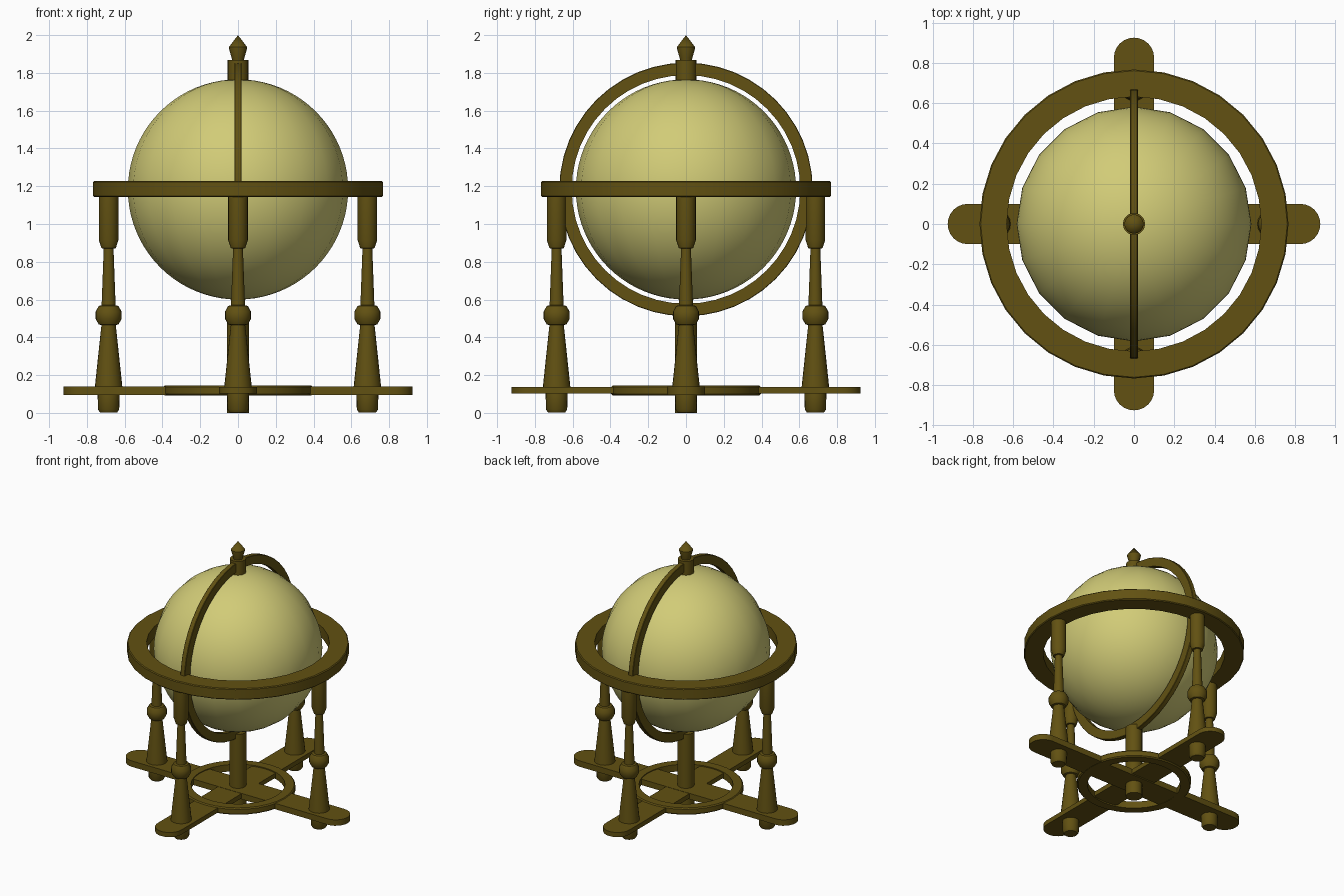
import bpy, bmesh, math
from mathutils import Matrix

cube = bpy.data.objects.get("Cube")
if cube:
    bpy.data.objects.remove(cube, do_unlink=True)


def material(name, rgb):
    mat = bpy.data.materials.new(name)
    mat.use_nodes = True
    mat.diffuse_color = (*rgb, 1)
    mat.node_tree.nodes["Principled BSDF"].inputs["Base Color"].default_value = (*rgb, 1)
    return mat


WOOD = material("dark olive wood", (0.122, 0.083, 0.006))
CREAM = material("pale yellow globe", (0.64, 0.6, 0.185))
GLOBE_Z = 1.183


def finish(name, bm, mat, location=(0, 0, 0), angle=35):
    bmesh.ops.recalc_face_normals(bm, faces=bm.faces)
    mesh = bpy.data.meshes.new(name)
    bm.to_mesh(mesh)
    bm.free()
    mesh.materials.append(mat)
    obj = bpy.data.objects.new(name, mesh)
    obj.location = location
    bpy.context.collection.objects.link(obj)
    bpy.ops.object.select_all(action="DESELECT")
    obj.select_set(True)
    bpy.context.view_layer.objects.active = obj
    bpy.ops.object.shade_smooth_by_angle(angle=math.radians(angle))
    return obj


def lathe(name, profile, steps, mat=WOOD, location=(0, 0, 0), closed=False, turn=None):
    """Revolve (radius, height) points around z; closed profiles make rings."""
    bm = bmesh.new()
    verts = [bm.verts.new((r, 0, z)) for r, z in profile]
    pairs = list(zip(verts, verts[1:]))
    if closed:
        pairs.append((verts[-1], verts[0]))
    edges = [bm.edges.new(p) for p in pairs]
    bmesh.ops.spin(bm, geom=verts + edges, cent=(0, 0, 0), axis=(0, 0, 1),
                   angle=math.tau, steps=steps, use_duplicate=False)
    bmesh.ops.remove_doubles(bm, verts=bm.verts, dist=0.0005)
    if turn:
        bm.transform(turn)
    return finish(name, bm, mat, location)


def ring_profile(inner, outer, low, high, c):
    return [(inner, low), (outer - c, low), (outer, low + c),
            (outer, high - c), (outer - c, high), (inner, high)]


def bar(name, low, high, turn):
    """Long flat bar with half-round ends."""
    bm = bmesh.new()
    half, r, n = 0.925, 0.1, 12
    outline = []
    for side in (1, -1):
        for i in range(n + 1):
            a = math.pi * (i / n - 0.5)
            outline.append(bm.verts.new((side * (half - r + r * math.cos(a)),
                                         side * r * math.sin(a), low)))
    face = bm.faces.new(outline)
    top = bmesh.ops.extrude_face_region(bm, geom=[face])["geom"]
    bmesh.ops.translate(bm, vec=(0, 0, high - low),
                        verts=[g for g in top if isinstance(g, bmesh.types.BMVert)])
    bm.transform(Matrix.Rotation(turn, 4, "Z"))
    finish(name, bm, WOOD)


# Globe
bm = bmesh.new()
bmesh.ops.create_uvsphere(bm, u_segments=20, v_segments=40, radius=0.583)
finish("globe", bm, CREAM, (0, 0, GLOBE_Z))

# Horizon ring and upright meridian ring
lathe("horizon_ring", ring_profile(0.632, 0.767, 1.143, 1.228, 0.006), 32, closed=True)
lathe("meridian_ring", ring_profile(0.605, 0.671, -0.019, 0.019, 0.003), 48,
      location=(0, 0, GLOBE_Z), closed=True, turn=Matrix.Rotation(math.pi / 2, 4, "Y"))

# Crossed base bars and base ring
bar("base_bar_side", 0.094, 0.139, 0)
bar("base_bar_front", 0.102, 0.137, math.pi / 2)
lathe("base_ring", ring_profile(0.325, 0.397, 0.093, 0.145, 0.008), 32, closed=True)

# Turned legs
leg_profile = [(0, 0.003), (0.046, 0.003), (0.056, 0.018), (0.058, 0.09), (0.058, 0.12),
               (0.073, 0.13), (0.072, 0.145), (0.038, 0.465), (0.052, 0.468),
               (0.069, 0.498), (0.069, 0.536), (0.052, 0.566), (0.037, 0.57),
               (0.026, 0.87), (0.038, 0.872), (0.052, 0.915), (0.052, 1.15), (0, 1.15)]
for name, x, y in (("left", 1, 0), ("right", -1, 0), ("front", 0, -1), ("back", 0, 1)):
    lathe(name + "_leg", leg_profile, 20, location=(x * 0.685, y * 0.685, 0))

# Centre post, pole cap and finial
lathe("centre_post", [(0, 0), (0.058, 0), (0.058, 0.55), (0, 0.55)], 20)
lathe("pole_cap", [(0, 1.75), (0.055, 1.75), (0.055, 1.868), (0, 1.868)], 20)
lathe("finial", [(0, 1.86), (0.03, 1.86), (0.034, 1.88), (0.048, 1.93),
                 (0.048, 1.937), (0, 2.0)], 16)
